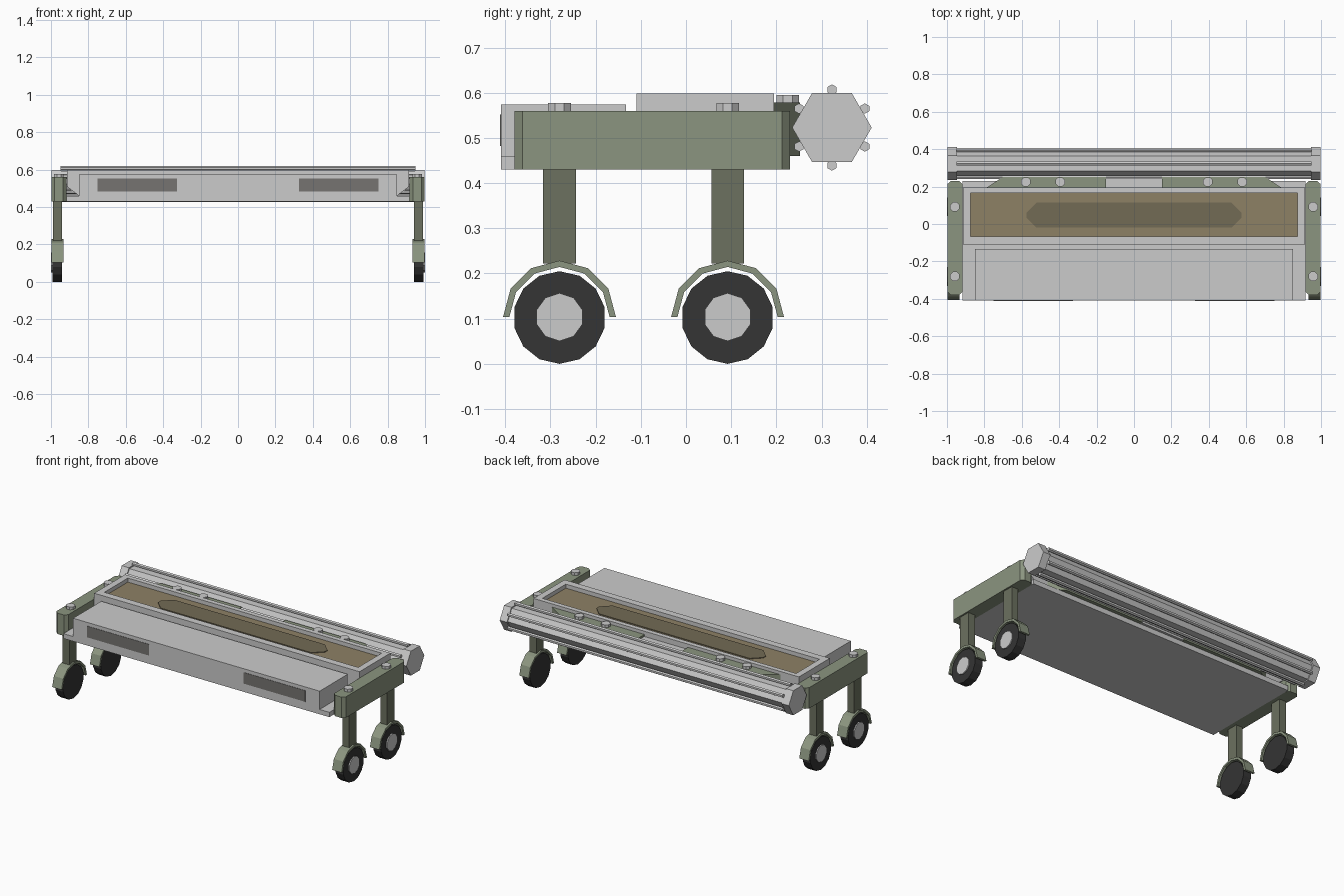
import bpy, bmesh
from math import sin, cos, pi

if "Cube" in bpy.data.objects:
    bpy.data.objects.remove(bpy.data.objects["Cube"])


def material(name, rgb):
    m = bpy.data.materials.new(name)
    m.diffuse_color = (*rgb, 1)
    m.use_nodes = True
    m.node_tree.nodes["Principled BSDF"].inputs["Base Color"].default_value = m.diffuse_color
    return m


GREEN = material("green_paint", (0.26, 0.30, 0.215))
DARK_GREEN = material("dark_green_paint", (0.15, 0.165, 0.115))
RUBBER = material("rubber", (0.035, 0.035, 0.035))
SOIL = material("brown_bed", (0.27, 0.22, 0.13))
DARK_SOIL = material("dark_brown_bed", (0.17, 0.145, 0.09))
PANEL = material("dark_panel", (0.18, 0.175, 0.165))


def loft(name, rings, mat=None):
    """Skin a stack of equal-length point rings and cap both ends."""
    bm = bmesh.new()
    vs = [[bm.verts.new(p) for p in r] for r in rings]
    n = len(vs[0])
    for a, b in zip(vs, vs[1:]):
        for i in range(n):
            j = (i + 1) % n
            bm.faces.new((a[i], a[j], b[j], b[i]))
    bm.faces.new(vs[0])
    bm.faces.new(vs[-1])
    bmesh.ops.recalc_face_normals(bm, faces=bm.faces)
    me = bpy.data.meshes.new(name)
    bm.to_mesh(me)
    bm.free()
    ob = bpy.data.objects.new(name, me)
    bpy.context.collection.objects.link(ob)
    if mat:
        me.materials.append(mat)
    return ob


def prism_x(name, pts, x0, x1, mat=None):
    return loft(name, [[(x, y, z) for y, z in pts] for x in (x0, x1)], mat)


def prism_z(name, pts, z0, z1, mat=None):
    return loft(name, [[(x, y, z) for x, y in pts] for z in (z0, z1)], mat)


def rect(x0, x1, y0, y1):
    return [(x0, y0), (x1, y0), (x1, y1), (x0, y1)]


def box(name, x0, x1, y0, y1, z0, z1, mat=None):
    return prism_z(name, rect(x0, x1, y0, y1), z0, z1, mat)


def ngon(n, r, cx, cy, start=0.0):
    return [(cx + r * cos(start + 2 * pi * i / n),
             cy + r * sin(start + 2 * pi * i / n)) for i in range(n)]


def bolt(name, x, y, z):
    prism_z(name, ngon(8, 0.027, x, y, pi / 8), z, z + 0.018)


# chassis: base plate and front housing
box("base_plate", -0.917, 0.917, -0.41, 0.23, 0.43, 0.46)
box("front_housing", -0.85, 0.85, -0.41, -0.133, 0.46, 0.574)

# tray with tapered underside and recessed top
tray = [(0.85, -0.11, 0.195, 0.46), (0.915, -0.11, 0.195, 0.51),
        (0.915, -0.11, 0.195, 0.598), (0.875, -0.066, 0.165, 0.598),
        (0.875, -0.066, 0.165, 0.567)]
loft("tray", [[(x, y, z) for x, y in rect(-w, w, y0, y1)]
              for w, y0, y1, z in tray])
box("tray_bed", -0.875, 0.875, -0.066, 0.165, 0.566, 0.573, SOIL)
prism_z("tray_bed_inlay",
        [(-0.575, 0.034), (-0.52, -0.02), (0.52, -0.02), (0.575, 0.034),
         (0.575, 0.06), (0.52, 0.114), (-0.52, 0.114), (-0.575, 0.06)],
        0.57, 0.577, DARK_SOIL)

# rear centre block between the brackets
box("rear_centre_block", -0.15, 0.15, 0.19, 0.245, 0.46, 0.565)

for s, side in ((-1, "left"), (1, "right")):
    # front panel
    x0, x1 = sorted((s * 0.327, s * 0.752))
    box(f"{side}_front_panel", x0, x1, -0.412, -0.40, 0.482, 0.552, PANEL)

    # side rail with chamfered corners
    a, b, c = 0.917, 0.998, 0.018
    rail = [(a + c, -0.38), (b - c, -0.38), (b, -0.38 + c), (b, 0.23 - c),
            (b - c, 0.23), (a + c, 0.23), (a, 0.23 - c), (a, -0.38 + c)]
    prism_z(f"{side}_rail", [(s * x, y) for x, y in rail], 0.43, 0.56, GREEN)

    # rear bracket and its bolts
    prism_z(f"{side}_rear_bracket",
            [(s * 0.79, 0.193), (s * 0.70, 0.252),
             (s * 0.15, 0.252), (s * 0.15, 0.193)], 0.46, 0.578, GREEN)
    for i, x in enumerate((0.395, 0.578)):
        bolt(f"{side}_bracket_bolt_{i + 1}", s * x, 0.225, 0.577)

    # legs, fenders, wheels
    for y, end in ((-0.28, "front"), (0.092, "rear")):
        tag = f"{side}_{end}"
        zc = 0.1035
        bolt(f"{tag}_leg_bolt", s * 0.958, y, 0.559)
        x0, x1 = sorted((s * 0.942, s * 0.988))
        box(f"{tag}_leg", x0, x1, y - 0.036, y + 0.036, 0.222, 0.44, DARK_GREEN)
        arc = [pi * i / 6 for i in range(7)]
        fender = [(y + 0.125 * cos(t), zc + 0.125 * sin(t)) for t in arc]
        fender += [(y + 0.111 * cos(t), zc + 0.111 * sin(t)) for t in arc[::-1]]
        prism_x(f"{tag}_fender", fender, s * 0.933, s * 0.998, GREEN)
        prism_x(f"{tag}_tire", ngon(14, 0.1025, y, 0.1025, pi / 2),
                s * 0.94, s * 0.993, RUBBER)
        prism_x(f"{tag}_hub", ngon(10, 0.053, y, zc, pi / 2),
                s * 0.98, s * 1.0)

    # roller end cap
    prism_x(f"{side}_roller_cap", ngon(6, 0.088, 0.323, 0.523),
            s * 0.947, s * 0.997)

# rear roller with bars on each flat
RY, RZ = 0.323, 0.523
prism_x("roller_body", ngon(6, 0.08, RY, RZ), -0.947, 0.947)
for i, (y, z) in enumerate(ngon(6, 0.084, RY, RZ, pi / 6)):
    prism_x(f"roller_bar_{i + 1}", ngon(6, 0.0115, y, z, pi / 6), -0.95, 0.95)
